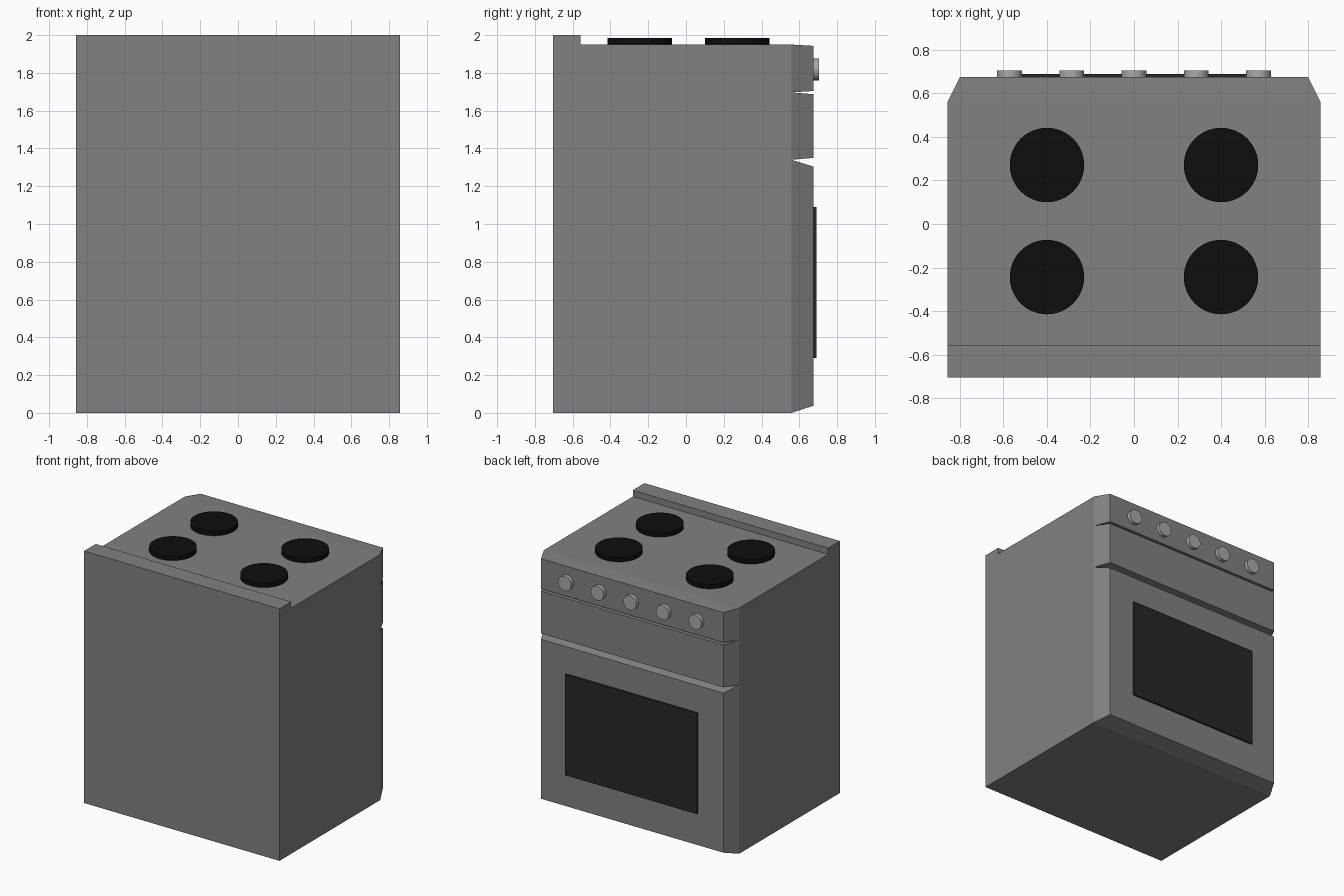
import bpy, bmesh
from math import radians
from mathutils import Matrix, Vector

if "Cube" in bpy.data.objects:
    bpy.data.objects.remove(bpy.data.objects["Cube"])


def material(name, value):
    m = bpy.data.materials.new(name)
    m.diffuse_color = (value, value, value, 1)
    m.use_nodes = True
    m.node_tree.nodes["Principled BSDF"].inputs["Base Color"].default_value = m.diffuse_color
    return m


STEEL = material("steel_grey", 0.22)
CHROME = material("knob_grey", 0.4)
GLASS = material("dark_glass", 0.02)
IRON = material("black_iron", 0.004)


def finish(name, bm, mat):
    bmesh.ops.recalc_face_normals(bm, faces=bm.faces)
    mesh = bpy.data.meshes.new(name)
    bm.to_mesh(mesh)
    bm.free()
    mesh.materials.append(mat)
    ob = bpy.data.objects.new(name, mesh)
    bpy.context.collection.objects.link(ob)
    return ob


def loft(name, loops, mat):
    """Closed solid through matching point loops."""
    bm = bmesh.new()
    rings = [[bm.verts.new(p) for p in loop] for loop in loops]
    for a, b in zip(rings, rings[1:]):
        for i in range(len(a)):
            j = (i + 1) % len(a)
            bm.faces.new((a[i], a[j], b[j], b[i]))
    bm.faces.new(rings[0])
    bm.faces.new(rings[-1])
    return finish(name, bm, mat)


def rect(hw, y, z0, z1):
    return [(-hw, y, z0), (hw, y, z0), (hw, y, z1), (-hw, y, z1)]


def disc(name, centre, radius, depth, mat, tilt=0, top=1.0):
    bm = bmesh.new()
    bmesh.ops.create_cone(bm, cap_ends=True, segments=48, radius1=radius,
                          radius2=radius * top, depth=depth,
                          matrix=Matrix.Translation(Vector(centre)) @ Matrix.Rotation(tilt, 4, 'X'))
    ob = finish(name, bm, mat)
    bpy.context.view_layer.objects.active = ob
    ob.select_set(True)
    bpy.ops.object.shade_smooth_by_angle(angle=radians(30))
    ob.select_set(False)


HW, BACK, FACE, FRONT = 0.858, -0.705, 0.558, 0.675

# Cabinet with raised rear ledge, extruded from its side profile
profile = [(BACK, 0), (FACE, 0), (FACE, 1.95), (-0.558, 1.95), (-0.558, 2), (BACK, 2)]
loft("cabinet", [[(x, y, z) for y, z in profile] for x in (-HW, HW)], STEEL)

# Tapered front panels: base z range, then front z range
for name, b0, b1, f0, f1 in (("oven_door", 0, 1.34, 0.038, 1.304),
                             ("drawer_front", 1.34, 1.697, 1.35, 1.687),
                             ("control_panel", 1.697, 1.95, 1.704, 1.943)):
    loft(name, [rect(HW, FACE, b0, b1), rect(0.80, FRONT, f0, f1)], STEEL)

# Oven window
loft("oven_window", [rect(0.578, FRONT - 0.01, 0.29, 1.09), rect(0.578, 0.69, 0.29, 1.09)], GLASS)

# Hotplates
for x in (-0.4, 0.4):
    for y in (-0.244, 0.271):
        disc("hotplate", (x, y, 1.9625), 0.171, 0.045, IRON)

# Control knobs
for i in range(-2, 3):
    disc("control_knob", (i * 0.286, 0.685, 1.818), 0.057, 0.04, CHROME, radians(-90))
